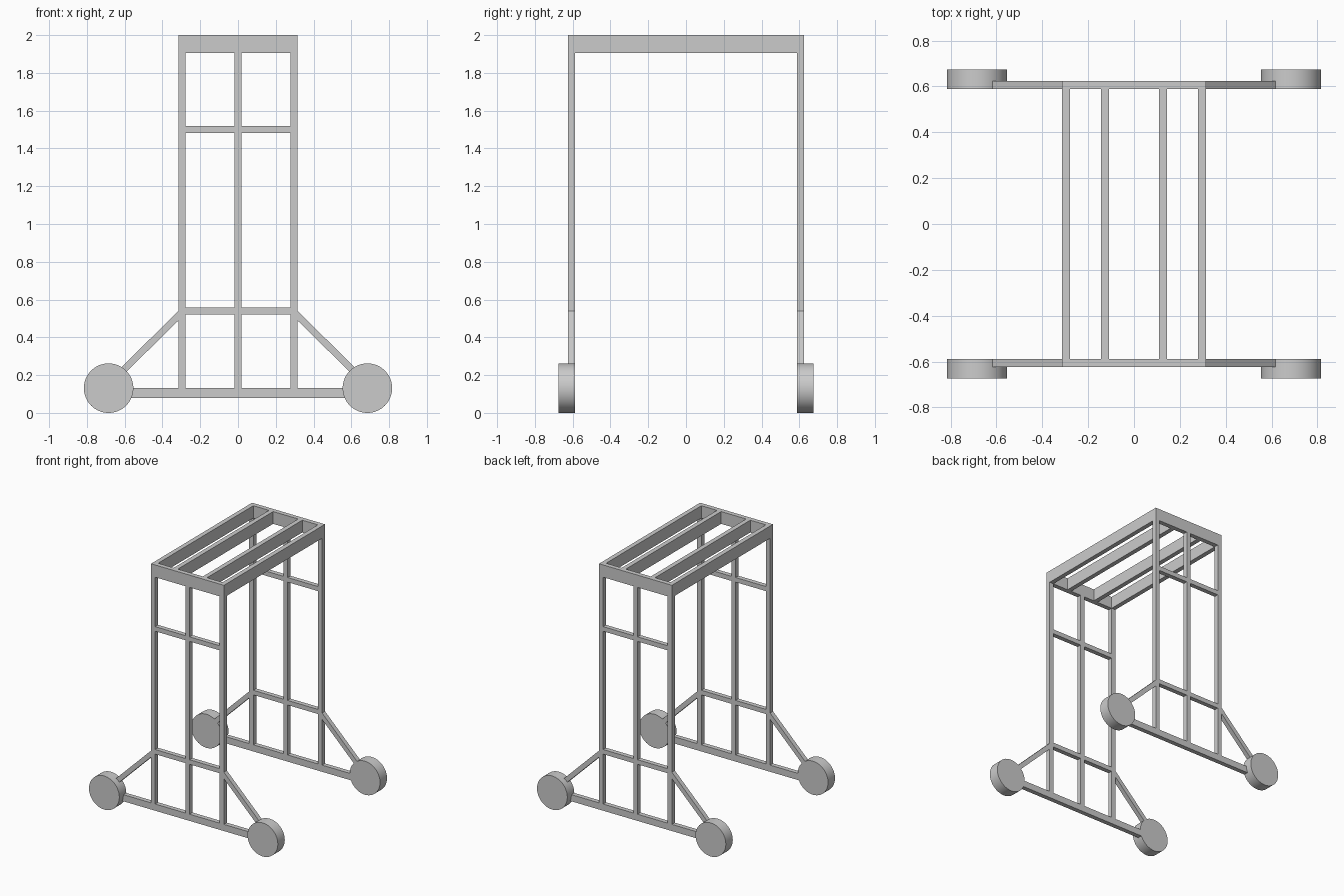
import bpy
import math
from mathutils import Vector

cube = bpy.data.objects.get("Cube")
if cube:
    bpy.data.objects.remove(cube, do_unlink=True)

# One grey for the whole frame
grey = bpy.data.materials.new("light_grey")
grey.use_nodes = True
colour = (0.6, 0.6, 0.6, 1)
grey.diffuse_color = colour
grey.node_tree.nodes["Principled BSDF"].inputs["Base Color"].default_value = colour

BAR = 0.036      # thickness of the square tube
SIDE_X = 0.297   # centre of the outer posts
END_Y = 0.606    # centre of the end frames
WHEEL_X, WHEEL_R, WHEEL_W = 0.685, 0.131, 0.086


def box(name, centre, size, tilt=0):
    bpy.ops.mesh.primitive_cube_add(size=1, location=centre, rotation=(0, tilt, 0))
    ob = bpy.context.object
    ob.name = name
    ob.scale = size
    bpy.ops.object.transform_apply(location=False, rotation=False, scale=True)
    ob.data.materials.append(grey)


def strut(name, start, end):
    a, b = Vector(start), Vector(end)
    d = b - a
    box(name, (a + b) / 2, (d.length, BAR, BAR), math.atan2(-d.z, d.x))


def wheel(name, centre):
    bpy.ops.mesh.primitive_cylinder_add(vertices=64, radius=WHEEL_R, depth=WHEEL_W,
                                        location=centre, rotation=(math.pi / 2, 0, 0))
    ob = bpy.context.object
    ob.name = name
    ob.data.materials.append(grey)
    bpy.ops.object.shade_smooth_by_angle(angle=math.radians(40))


# Two matching end frames
for end, s in (("front", -1), ("back", 1)):
    y = s * END_Y
    box(end + "_bottom_beam", (0, y, 0.106), (1.25, BAR, 0.052))
    box(end + "_top_beam", (0, y, 1.952), (2 * SIDE_X + BAR, BAR, 0.096))
    box(end + "_centre_post", (0, y, 1.018), (BAR, BAR, 1.772))
    for label, z in (("lower", 0.54), ("upper", 1.5)):
        box(f"{end}_{label}_rail", (0, y, z), (2 * SIDE_X - BAR, BAR, BAR))
    for side, m in (("left", 1), ("right", -1)):
        box(f"{end}_{side}_post", (m * SIDE_X, y, 1.018), (BAR, BAR, 1.772))
        strut(f"{end}_{side}_brace", (m * SIDE_X, y, 0.55 - BAR / 2),
              (m * 0.66, y, 0.175))
        wheel(f"{end}_{side}_wheel", (m * WHEEL_X, s * (0.588 + WHEEL_W / 2), WHEEL_R))

# Long roof beams joining the end frames
for side, m in (("left", 1), ("right", -1)):
    for label, x in (("outer", SIDE_X), ("inner", 0.126)):
        box(f"{side}_{label}_roof_beam", (m * x, 0, 1.952),
            (BAR, 2 * END_Y - BAR, 0.096))
